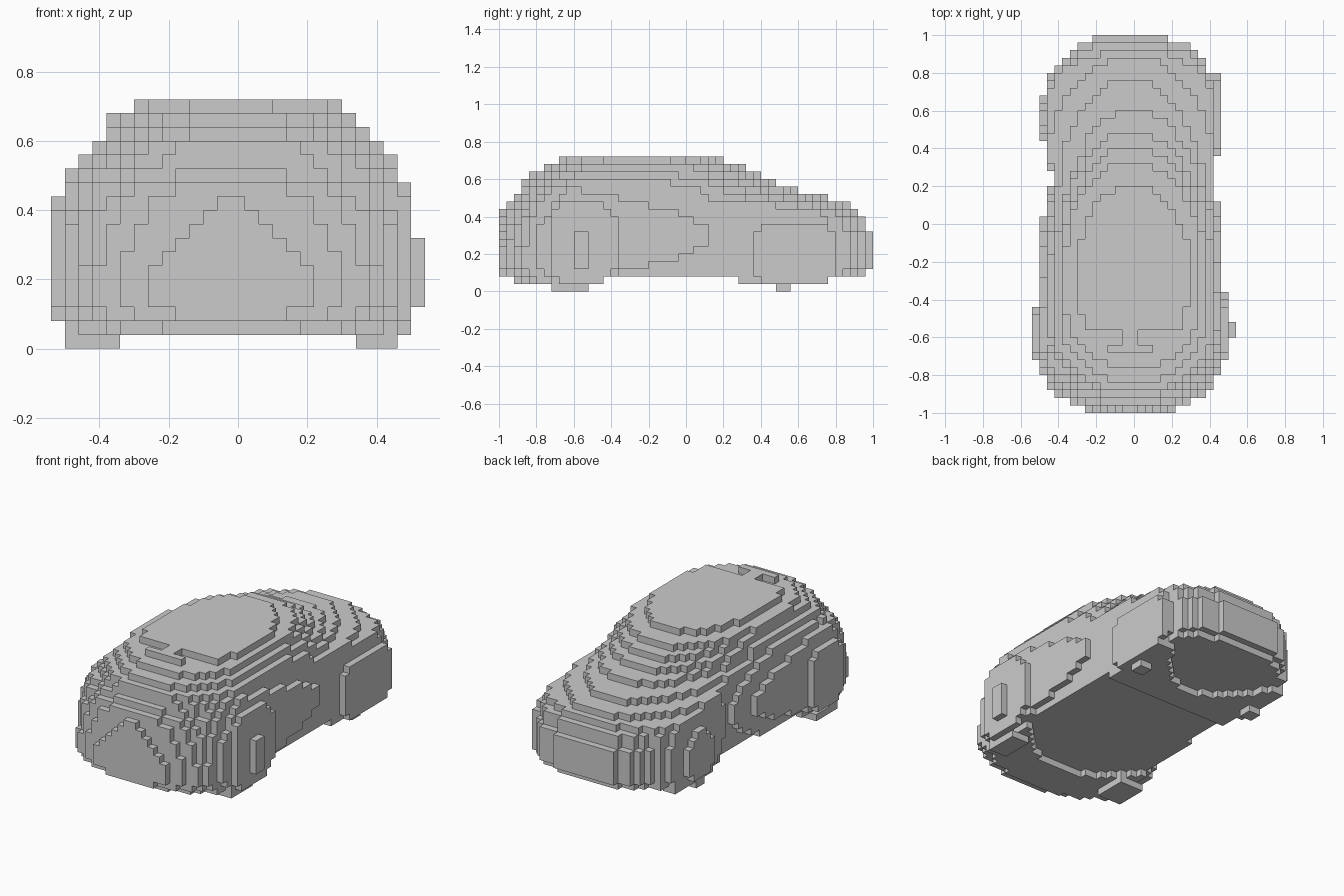
import bpy
import bmesh
from math import sqrt
from mathutils import Vector

cube = bpy.data.objects.get("Cube")
if cube:
    bpy.data.objects.remove(cube)

S = 0.04                      # block size
NX, NY, NZ = 27, 50, 18       # blocks along each axis
ORIGIN = Vector((-0.54, -1.0, 0.0))

grey = bpy.data.materials.new("plain_grey")
grey.use_nodes = True
grey.diffuse_color = (0.6, 0.6, 0.6, 1)
grey.node_tree.nodes["Principled BSDF"].inputs["Base Color"].default_value = (0.6, 0.6, 0.6, 1)

# Slices by top height: nose y, tail y, half width, tail taper length
SLICES = [
    (0.08, -0.93, 0.97, 0.48, 0.28),
    (0.12, -1.00, 0.97, 0.47, 0.28),
    (0.24, -1.015, 1.01, 0.48, 0.28),
    (0.28, -1.006, 1.01, 0.48, 0.28),
    (0.32, -0.997, 1.01, 0.48, 0.28),
    (0.36, -0.992, 0.97, 0.48, 0.28),
    (0.40, -0.985, 0.97, 0.48, 0.28),
    (0.44, -0.981, 0.93, 0.48, 0.30),
    (0.48, -0.96, 0.89, 0.48, 0.60),
    (0.52, -0.92, 0.77, 0.48, 0.90),
    (0.56, -0.90, 0.61, 0.46, 0.90),
    (0.60, -0.89, 0.49, 0.42, 0.75),
    (0.64, -0.84, 0.41, 0.385, 0.65),
    (0.68, -0.77, 0.33, 0.36, 0.52),
    (0.72, -0.69, 0.21, 0.30, 0.45),
]


def rounded(t):
    """Quarter-circle taper, zero at the tip and one when fully wide."""
    t = max(0.0, min(1.0, t))
    return sqrt(1 - (1 - t) ** 2)


def in_body(x, y, z):
    if z < S:
        return False
    top, nose, tail, width, taper = next(s for s in SLICES if z < s[0])
    if not nose < y < tail:
        return False
    # Flanks bulge ahead of the waist; the right one pinches in behind it
    swell = 12 * (z - 0.3) ** 2
    if y > (0.12 if x > 0 else 0.04) - swell:
        width = min(width, 0.44)
    if x < 0 and 0.2 - swell / 2 < y < 0.28 + swell / 6:
        width = min(width, 0.41)
    bow = 0.29 if z < 0.4 else 0.34
    half = width * rounded((y - nose) / bow) * rounded((tail - y) / taper)
    middle = -0.02 if z < 0.52 and y < 0.84 else -0.005
    if abs(x - middle) > half:
        return False
    # Low skirt across the front, and a crescent under the rear axle
    if z < 2 * S:
        bend = min(1.0, ((x + 0.02) / 0.42) ** 2)
        return y < -0.70 + 0.26 * bend or 0.28 < y < 0.44 + 0.40 * bend
    # Shallow groove across the front of the roof
    if z > 0.68 and -0.64 < y < -0.56:
        return -0.06 < x < 0.02
    return True


def box(x0, x1, y0, y1, z0, z1):
    return lambda x, y, z: x0 < x < x1 and y0 < y < y1 and z0 < z < z1


def tread(xc, yc, rx, ry):
    """Oval contact patch of a tyre on the ground."""
    return lambda x, y, z: z < S and ((x - xc) / rx) ** 2 + ((y - yc) / ry) ** 2 < 1


def disc(x0, x1, yc, zc, ry, rz, power=3):
    """Rounded plate on a flank."""
    return lambda x, y, z: (x0 < x < x1 and
                            abs((y - yc) / ry) ** power + abs((z - zc) / rz) ** power < 1)


# Parts in order of priority; each block belongs to the first that holds it
PARTS = {
    "front_tyre_left": tread(0.40, -0.62, 0.07, 0.11),
    "front_tyre_right": tread(-0.42, -0.62, 0.09, 0.11),
    "rear_tyre_left": box(0.34, 0.42, 0.48, 0.56, 0, S),
    "rear_tyre_right": box(-0.46, -0.38, 0.48, 0.56, 0, S),
    "front_hub_left": box(0.50, 0.54, -0.60, -0.52, 0.12, 0.32),
    "front_fender_left": disc(0.46, 0.50, -0.55, 0.26, 0.18, 0.23),
    "front_fender_right": disc(-0.54, -0.50, -0.58, 0.26, 0.15, 0.19),
    "rear_fender_left": disc(0.42, 0.46, 0.58, 0.20, 0.23, 0.17),
    "rear_fender_right": disc(-0.50, -0.46, 0.56, 0.21, 0.12, 0.15, 2),
    "cabin": lambda x, y, z: z > 0.48 and in_body(x, y, z),
    "lower_body": in_body,
}

# Sort the blocks into parts
owner = {}
for i in range(NX):
    for j in range(NY):
        for k in range(NZ):
            centre = ORIGIN + Vector((i + 0.5, j + 0.5, k + 0.5)) * S
            for name, holds in PARTS.items():
                if holds(*centre):
                    owner[i, j, k] = name
                    break


def build(name):
    """Skin the outer sides of one part's blocks and merge flat areas."""
    bm = bmesh.new()
    corners = {}

    def corner(p):
        if p not in corners:
            corners[p] = bm.verts.new(ORIGIN + Vector(p) * S)
        return corners[p]

    for cell, part in owner.items():
        if part != name:
            continue
        for axis in range(3):
            u, v = (axis + 1) % 3, (axis + 2) % 3
            for side in (0, 1):
                beside = list(cell)
                beside[axis] += 2 * side - 1
                if tuple(beside) in owner:
                    continue
                ring = []
                for du, dv in ((0, 0), (1, 0), (1, 1), (0, 1)):
                    p = list(cell)
                    p[axis] += side
                    p[u] += du
                    p[v] += dv
                    ring.append(corner(tuple(p)))
                bm.faces.new(ring if side else ring[::-1])
    bmesh.ops.dissolve_limit(bm, angle_limit=0.01, verts=bm.verts[:], edges=bm.edges[:])
    mesh = bpy.data.meshes.new(name)
    bm.to_mesh(mesh)
    bm.free()
    mesh.materials.append(grey)
    bpy.context.collection.objects.link(bpy.data.objects.new(name, mesh))


for part_name in PARTS:
    build(part_name)
